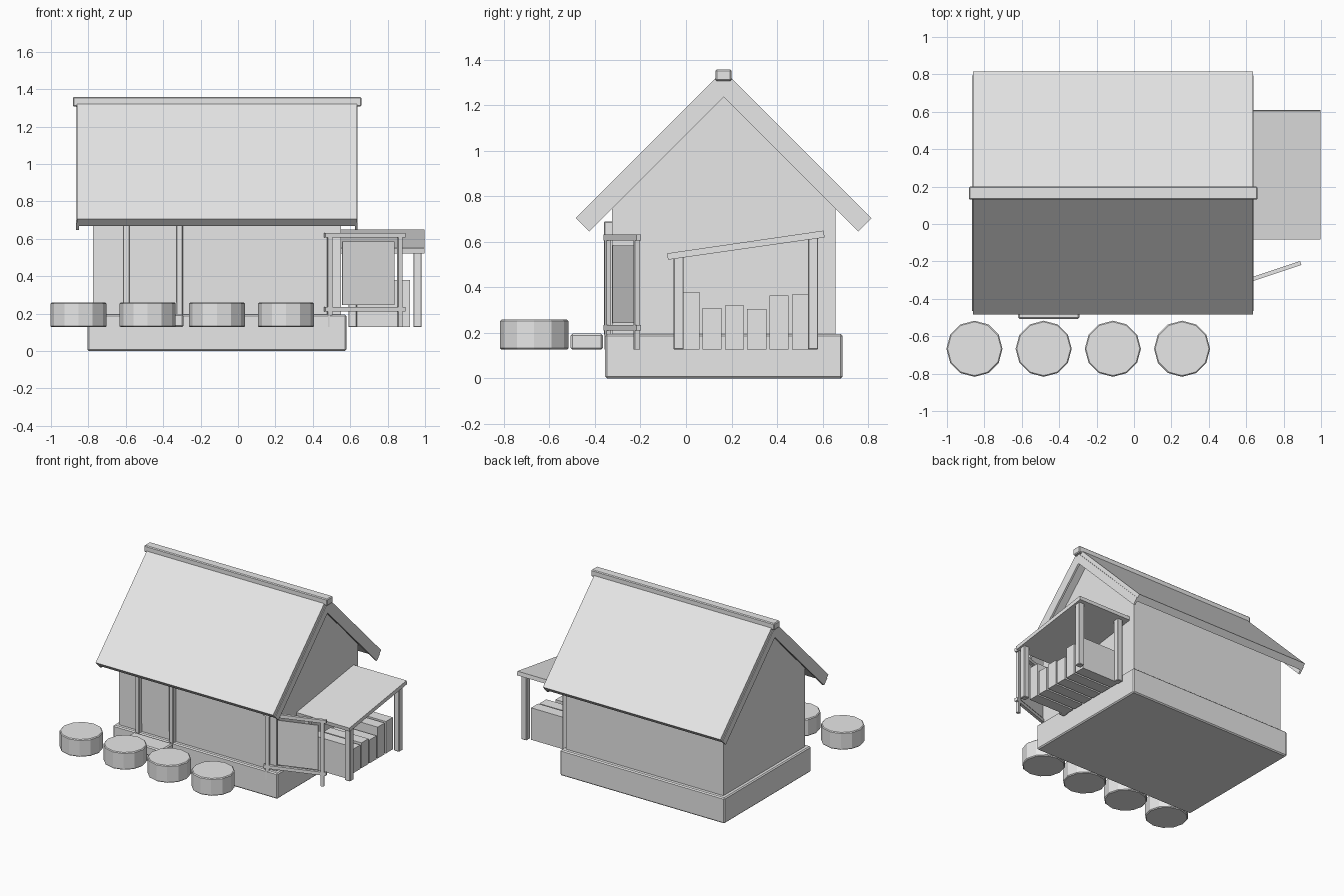
import bpy, math
from mathutils import Vector

cube = bpy.data.objects.get("Cube")
if cube:
    bpy.data.objects.remove(cube, do_unlink=True)

grey = bpy.data.materials.new("plain_grey")
grey.use_nodes = True
grey.diffuse_color = (0.8, 0.8, 0.8, 1)
grey.node_tree.nodes["Principled BSDF"].inputs["Base Color"].default_value = (0.8, 0.8, 0.8, 1)


def finish(obj, name, bevel=0):
    obj.name = obj.data.name = name
    obj.data.materials.append(grey)
    if bevel:
        mod = obj.modifiers.new("soft_edges", 'BEVEL')
        mod.width, mod.segments = bevel, 1
        mod.limit_method = 'ANGLE'
        mod.angle_limit = math.radians(40)
    return obj


def box(name, x, y, z, bevel=0, turn=0):
    """Box from (min, max) ranges, turned about z at its own centre."""
    mid = [(a + b) / 2 for a, b in (x, y, z)]
    bpy.ops.mesh.primitive_cube_add(size=1, location=mid, rotation=(0, 0, turn))
    obj = bpy.context.object
    for v in obj.data.vertices:
        v.co = [c * (r[1] - r[0]) for c, r in zip(v.co, (x, y, z))]
    return finish(obj, name, bevel)


def extrude_x(name, profile, x0, x1):
    """Prism along x from a (y, z) outline."""
    n = len(profile)
    verts = [(x, y, z) for x in (x0, x1) for y, z in profile]
    faces = [tuple(range(n))[::-1], tuple(range(n, 2 * n))]
    faces += [(i, (i + 1) % n, n + (i + 1) % n, n + i) for i in range(n)]
    mesh = bpy.data.meshes.new(name)
    mesh.from_pydata(verts, [], faces)
    obj = bpy.data.objects.new(name, mesh)
    bpy.context.collection.objects.link(obj)
    return finish(obj, name)


MID, RIDGE, RUN = 0.165, 1.355, 0.65     # ridge line and slope run


def chevron(name, top, bottom, x0, x1):
    """45 degree roof layer between two vertical offsets below the ridge."""
    outline = []
    for drop, side in ((top, 1), (top, 0), (top, -1), (bottom, -1), (bottom, 0), (bottom, 1)):
        run = (RUN - drop / 2) * side    # ends cut square to the slope
        outline.append((MID + run, RIDGE - drop - abs(run)))
    return extrude_x(name, outline, x0, x1)


# House body
box("stone_base", (-0.805, 0.58), (-0.355, 0.688), (0, 0.195), 0.008)
box("walls", (-0.775, 0.55), (-0.325, 0.656), (0.19, 0.79))
for name, x in (("left_gable", 0.51), ("right_gable", -0.775)):
    extrude_x(name, [(-0.325, 0.79), (0.656, 0.79), (MID, 1.281)], x, x + 0.04)

# Roof
chevron("roof", 0, 0.074, -0.86, 0.635)
for name, x in (("left_barge_boards", 0.625), ("right_barge_boards", -0.865)):
    chevron(name, 0.04, 0.118, x, x + 0.015)
box("ridge_cap", (-0.883, 0.66), (0.13, 0.2), (1.307, 1.358), 0.006)

# Doorway
for name, x in (("right_door_post", -0.615), ("left_door_post", -0.33)):
    box(name, (x, x + 0.035), (-0.36, -0.32), (0.19, 0.69), 0.004)
box("door_panel", (-0.58, -0.33), (-0.331, -0.322), (0.26, 0.69))
box("door_step", (-0.62, -0.292), (-0.507, -0.365), (0.127, 0.197), 0.008)

# Log stools
for i in range(4):
    bpy.ops.mesh.primitive_cylinder_add(vertices=12, radius=0.15, depth=0.132,
                                        location=(-0.853 + i * 0.37, -0.667, 0.193))
    finish(bpy.context.object, f"log_stool_{i + 1}", 0.006)

# Drying rack, standing at a slant
A, B = Vector((0.49, -0.343)), Vector((0.865, -0.217))
slant = math.atan2(B.y - A.y, B.x - A.x)


def rack_bar(name, t0, t1, z, thick):
    c = A.lerp(B, (t0 + t1) / 2)
    half = (B - A).length * (t1 - t0) / 2
    box(name, (c.x - half, c.x + half), (c.y - thick / 2, c.y + thick / 2), z, 0, slant)


for name, t in (("inner_rack_post", 0), ("outer_rack_post", 1)):
    rack_bar(name, t - 0.03, t + 0.03, (0.127, 0.63), 0.022)
rack_bar("rack_top_rail", -0.07, 1.07, (0.607, 0.632), 0.022)
rack_bar("rack_bottom_rail", -0.07, 1.07, (0.21, 0.235), 0.022)
rack_bar("rack_panel", 0.18, 0.92, (0.245, 0.585), 0.008)

# Lean-to wood shelter
extrude_x("shelter_roof", [(-0.083, 0.55), (-0.079, 0.522), (0.609, 0.62), (0.605, 0.65)], 0.55, 0.997)
for side, x in (("inner", 0.59), ("outer", 0.937)):
    box(f"{side}_front_shelter_post", (x, x + 0.045), (-0.055, -0.01), (0.127, 0.535), 0.004)
    box(f"{side}_back_shelter_post", (x, x + 0.045), (0.536, 0.581), (0.127, 0.62), 0.004)

# Firewood
for i, top in enumerate((0.38, 0.31, 0.32, 0.305, 0.365, 0.37)):
    y = 0.017 + i * 0.098
    box(f"firewood_{i + 1}", (0.6, 0.92), (y - 0.042, y + 0.042), (0.127, top))
